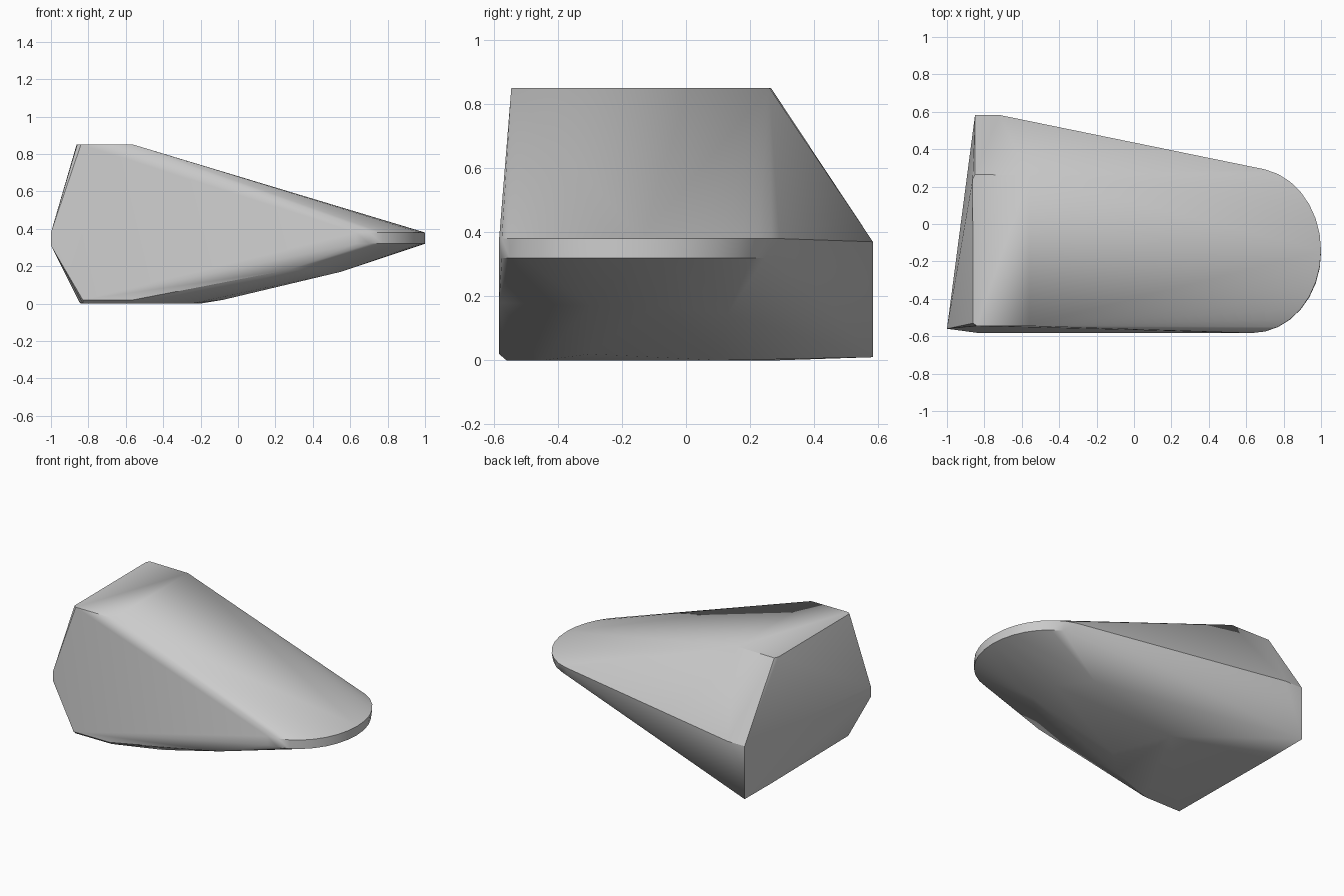
import bpy
import bmesh
import math

if "Cube" in bpy.data.objects:
    bpy.data.objects.remove(bpy.data.objects["Cube"], do_unlink=True)

grey = bpy.data.materials.new("plain grey")
grey.use_nodes = True
colour = (0.6, 0.6, 0.6, 1)
grey.diffuse_color = colour
grey.node_tree.nodes["Principled BSDF"].inputs["Base Color"].default_value = colour


def nose_rim(z, back, steps=16):
    """Rounded nose outline, from the front side round to the back side."""
    mid, half = (back - 0.583) / 2, (back + 0.583) / 2
    return [(0.63 + 0.37 * math.sin(math.pi * i / steps),
             mid - half * math.cos(math.pi * i / steps), z)
            for i in range(steps + 1)]


# Corners of the faceted wedge
top = [(-0.86, -0.53, 0.85), (-0.84, -0.545, 0.85), (-0.56, -0.545, 0.85),
       (-0.56, 0.26, 0.85), (-0.85, 0.265, 0.85), (-0.863, 0.24, 0.85)]
left_corner = [(-1, -0.56, 0.31), (-1, -0.56, 0.38)]
back_corner = [(-0.85, 0.583, 0.01), (-0.85, 0.583, 0.37), (-0.72, 0.583, 0.37)]
front_edge = [(-0.83, -0.583, 0.02), (-0.56, -0.583, 0.02), (0.27, -0.583, 0.18)]
base = [(-0.83, -0.56, 0), (-0.56, -0.56, 0), (-0.25, -0.45, 0),
        (-0.2, 0.11, 0), (-0.84, 0.28, 0)]
keel = [(-0.08, -0.3, 0.02), (0.55, -0.3, 0.17), (0.55, -0.1, 0.17), (0.42, 0.13, 0.145)]

# Wrap the corners and both nose rims in one convex skin
bm = bmesh.new()
for p in (top + left_corner + back_corner + front_edge + base + keel
          + nose_rim(0.38, 0.3) + nose_rim(0.32, 0.28)):
    bm.verts.new(p)
hull = bmesh.ops.convex_hull(bm, input=bm.verts[:])
spare = {g for g in hull["geom_interior"] + hull["geom_unused"]
         if isinstance(g, bmesh.types.BMVert)}
bmesh.ops.delete(bm, geom=list(spare), context="VERTS")
bmesh.ops.dissolve_limit(bm, angle_limit=math.radians(0.5),
                         verts=bm.verts[:], edges=bm.edges[:])
bmesh.ops.recalc_face_normals(bm, faces=bm.faces[:])

mesh = bpy.data.meshes.new("wedge_body")
bm.to_mesh(mesh)
bm.free()
mesh.materials.append(grey)
body = bpy.data.objects.new("wedge_body", mesh)
bpy.context.collection.objects.link(body)

# Soft shading with crisp rims
bpy.ops.object.select_all(action="DESELECT")
body.select_set(True)
bpy.context.view_layer.objects.active = body
bpy.ops.object.shade_smooth_by_angle(angle=math.radians(30))
